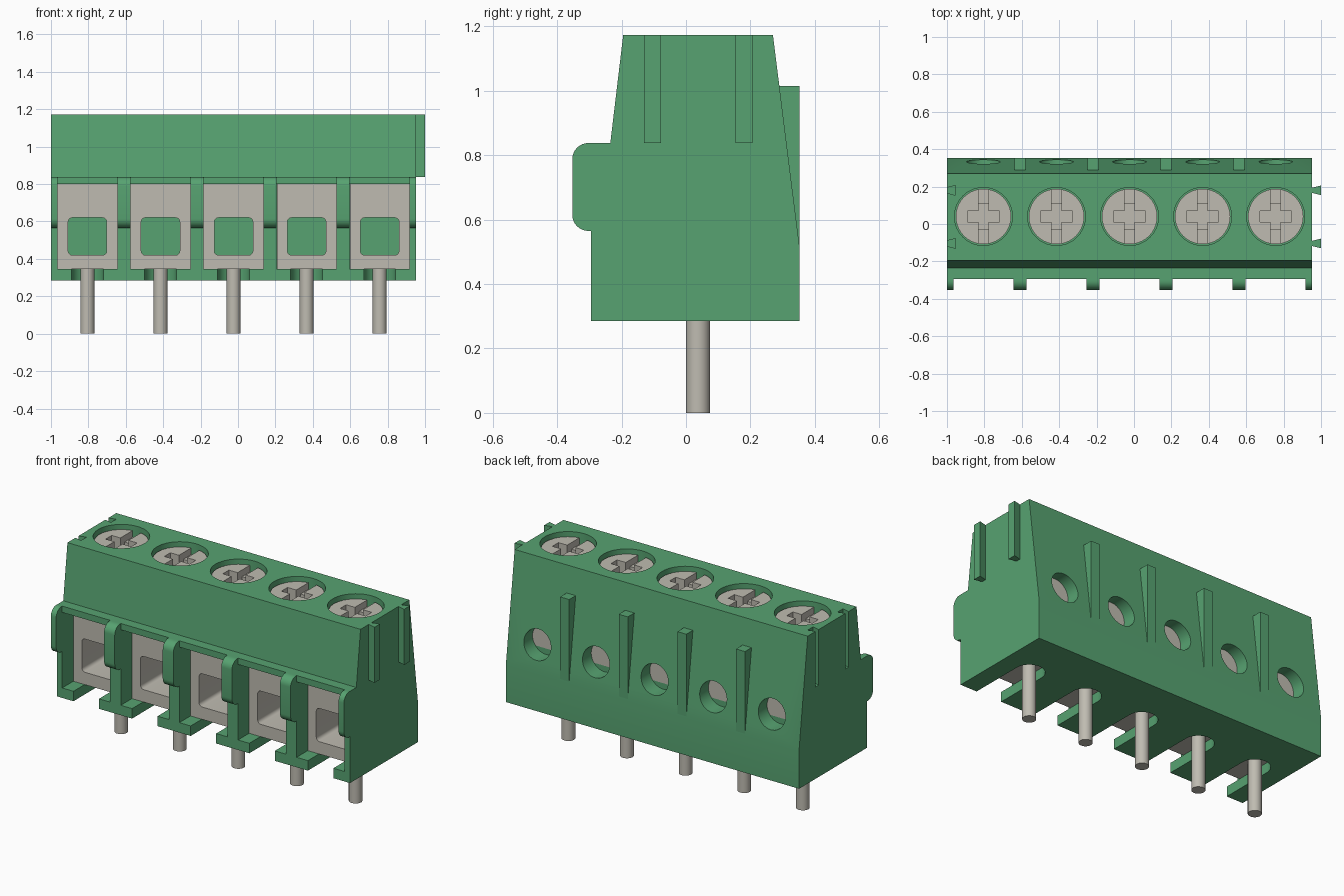
import bpy, bmesh, math
from mathutils import Vector

cube = bpy.data.objects.get("Cube")
if cube:
    bpy.data.objects.remove(cube, do_unlink=True)


def material(name, rgb):
    m = bpy.data.materials.new(name)
    m.use_nodes = True
    m.diffuse_color = (*rgb, 1)
    bsdf = next(n for n in m.node_tree.nodes if n.type == 'BSDF_PRINCIPLED')
    bsdf.inputs["Base Color"].default_value = (*rgb, 1)
    return m


GREEN = material("green plastic", (0.095, 0.365, 0.165))
METAL = material("grey metal", (0.52, 0.50, 0.44))

PITCH = 0.3906
CELLS = [-0.805 + i * PITCH for i in range(5)]
X0, X1 = -1.0, 0.953
BACK = 0.25                      # rear wall of the cavities


def prism(name, pts, axis, a, b, mat, shifts=(0,)):
    """Extrude a 2D outline along an axis from a to b, repeated at x shifts."""
    place = {'X': lambda p, t: (t, p[0], p[1]),
             'Y': lambda p, t: (p[0], t, p[1]),
             'Z': lambda p, t: (p[0], p[1], t)}[axis]
    bm = bmesh.new()
    for s in shifts:
        off = Vector((s, 0, 0))
        lo = [bm.verts.new(Vector(place(p, a)) + off) for p in pts]
        hi = [bm.verts.new(Vector(place(p, b)) + off) for p in pts]
        bm.faces.new(lo)
        bm.faces.new(hi[::-1])
        for i in range(len(pts)):
            j = (i + 1) % len(pts)
            bm.faces.new((lo[i], hi[i], hi[j], lo[j]))
    bmesh.ops.recalc_face_normals(bm, faces=bm.faces)
    me = bpy.data.meshes.new(name)
    bm.to_mesh(me)
    bm.free()
    me.materials.append(mat)
    ob = bpy.data.objects.new(name, me)
    bpy.context.collection.objects.link(ob)
    return ob


def rect(u0, u1, v0, v1):
    return [(u0, v0), (u1, v0), (u1, v1), (u0, v1)]


def arc(cu, cv, r, a0, a1, n):
    return [(cu + r * math.cos(math.radians(a0 + (a1 - a0) * i / n)),
             cv + r * math.sin(math.radians(a0 + (a1 - a0) * i / n))) for i in range(n + 1)]


def circle(cu, cv, r, n=40):
    return arc(cu, cv, r, 0, 360, n)[:-1]


def round_rect(u0, u1, v0, v1, r):
    return (arc(u1 - r, v1 - r, r, 0, 90, 5) + arc(u0 + r, v1 - r, r, 90, 180, 5)
            + arc(u0 + r, v0 + r, r, 180, 270, 5) + arc(u1 - r, v0 + r, r, 270, 360, 5))


def activate(ob):
    bpy.ops.object.select_all(action='DESELECT')
    ob.select_set(True)
    bpy.context.view_layer.objects.active = ob


def cut(ob, cutter):
    cutter.hide_render = True
    activate(ob)
    mod = ob.modifiers.new("cut", 'BOOLEAN')
    mod.operation = 'DIFFERENCE'
    mod.solver = 'EXACT'
    mod.object = cutter
    bpy.ops.object.modifier_apply(modifier=mod.name)
    bpy.data.objects.remove(cutter, do_unlink=True)


def dovetail(x, y, depth):
    return [(x, y - 0.014), (x + depth, y - 0.026), (x + depth, y + 0.026), (x, y + 0.014)]


# Housing: side profile run along the whole width
housing = prism("housing", [(-0.295, 0.285), (-0.295, 0.838), (-0.235, 0.838), (-0.195, 1.173),
                            (0.27, 1.173), (0.352, 0.52), (0.352, 0.285)], 'X', X0, X1, GREEN)

# Wire cavities, pin slots, rear test holes and screw wells
cut(housing, prism("cavity_cutter", rect(-0.16, 0.16, 0.345, 0.80), 'Y', -0.5, BACK, GREEN, CELLS))
cut(housing, prism("slot_cutter", [(-0.085, -0.5), (0.085, -0.5)] + arc(0, 0.0375, 0.085, 0, 180, 16),
                   'Z', 0.2, 0.40, GREEN, CELLS))
cut(housing, prism("rear_hole_cutter", circle(0, 0.675, 0.09), 'Y', 0.2, 0.5, GREEN, CELLS))
cut(housing, prism("screw_well_cutter", circle(0, 0.04, 0.155), 'Z', 1.02, 1.3, GREEN, CELLS))

# Joining grooves on one end, matching tongues on the other
for i, y in enumerate((-0.104, 0.18)):
    groove = dovetail(X0, y, 0.045)
    groove = [(X0 - 0.02, y - 0.009)] + groove + [(X0 - 0.02, y + 0.009)]
    cut(housing, prism("groove_cutter", groove, 'Z', 0.838, 1.3, GREEN))
    prism(f"joining_tongue_{i + 1}", dovetail(X1, y, 1.0 - X1), 'Z', 0.838, 1.173, GREEN)

# Rounded noses on the front of the cell walls
nose = ([(-0.295, 0.565)] + arc(-0.303, 0.615, 0.05, 270, 180, 8)
        + arc(-0.303, 0.788, 0.05, 180, 90, 8) + [(-0.295, 0.838)])
walls = [(X0, CELLS[0] - 0.16)]
walls += [(c + 0.16, c + PITCH - 0.16) for c in CELLS[:-1]]
walls += [(CELLS[-1] + 0.16, X1)]
for i, (a, b) in enumerate(walls):
    prism(f"wall_nose_{i + 1}", nose, 'X', a, b, GREEN)

# Wedge ribs on the sloping back, between the cells
prism("rear_ribs", [(0.352, 0.52), (0.352, 1.015), (0.28, 1.015)], 'X', -0.03, 0.03, GREEN,
      [c + PITCH / 2 for c in CELLS[:-1]])

# Metal wire cages with a square opening closed at the rear
opening = round_rect(-0.103, 0.103, 0.42, 0.62, 0.022)
cages = prism("wire_cages", rect(-0.1595, 0.1595, 0.3455, 0.7995), 'Y', -0.19, BACK - 0.001, METAL, CELLS)
cut(cages, prism("opening_cutter", opening, 'Y', -0.5, 0.5, METAL, CELLS))
prism("cage_back_walls", opening, 'Y', 0.215, BACK - 0.002, GREEN, CELLS)

# Clamp screws with a full slot and a deeper cross recess
screws = prism("screws", circle(0, 0.04, 0.148), 'Z', 1.01, 1.145, METAL, CELLS)
cut(screws, prism("slot_cutter", rect(-0.027, 0.027, -0.2, 0.3), 'Z', 1.105, 1.3, METAL, CELLS))
cut(screws, prism("cross_cutter", rect(-0.085, 0.085, 0.011, 0.069), 'Z', 1.075, 1.3, METAL, CELLS))
cut(screws, prism("cross_cutter", rect(-0.0271, 0.0271, -0.03, 0.11), 'Z', 1.075, 1.3, METAL, CELLS))

# Solder pins
prism("solder_pins", circle(0, 0.0375, 0.0375, 24), 'Z', 0.0, 0.36, METAL, CELLS)

# Smooth the round surfaces, keep edges crisp
for ob in list(bpy.context.collection.objects):
    if ob.type == 'MESH':
        activate(ob)
        bpy.ops.object.shade_smooth_by_angle(angle=math.radians(30))
